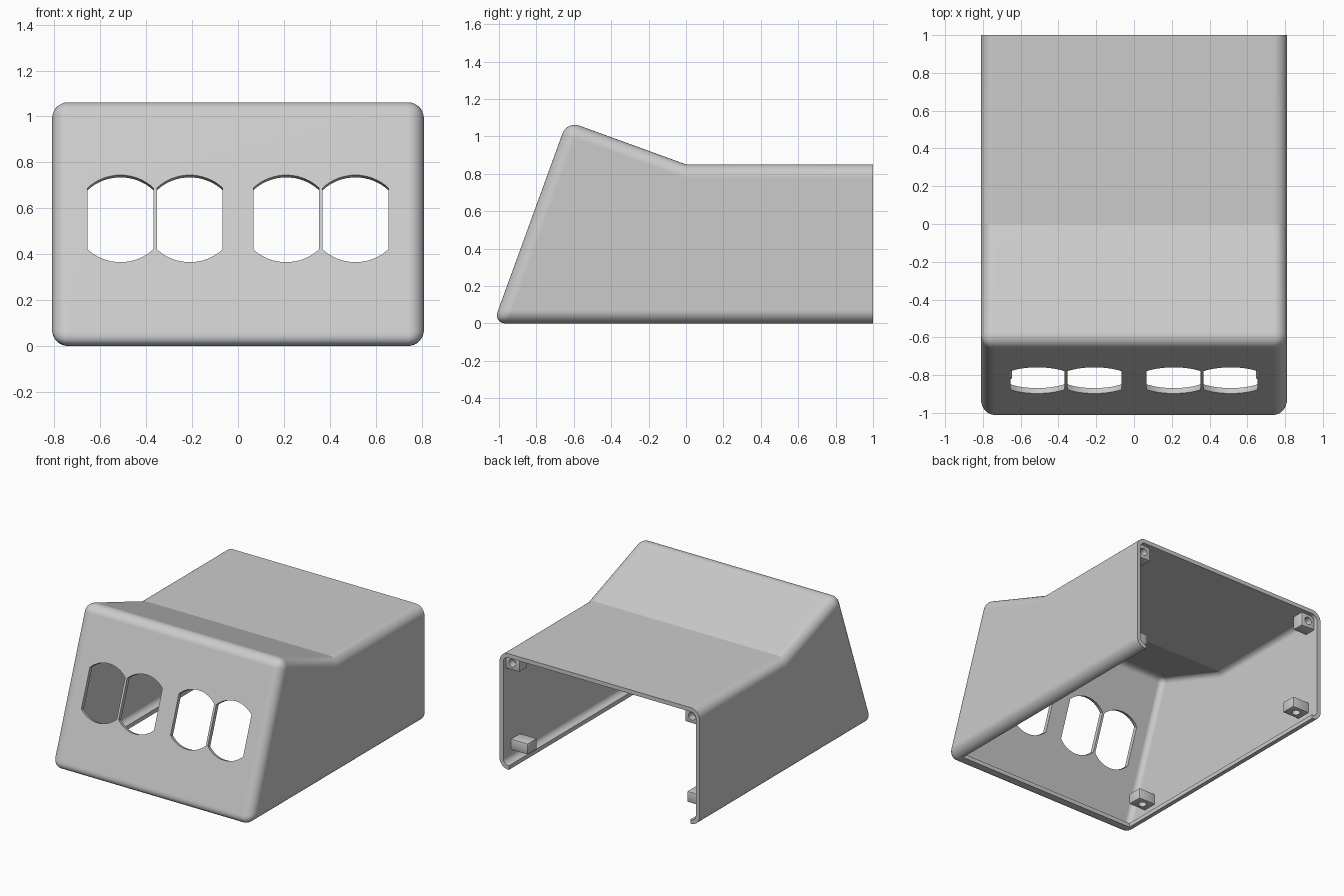
import bpy, bmesh, math
from mathutils import Vector, Matrix

cube = bpy.data.objects.get("Cube")
if cube:
    bpy.data.objects.remove(cube, do_unlink=True)

WALL, RADIUS, HALF_W = 0.03, 0.07, 0.81
TILT = math.radians(20)
T, C = math.tan(TILT), math.cos(TILT)

grey = bpy.data.materials.new("light grey plastic")
grey.use_nodes = True
grey.diffuse_color = (0.6, 0.6, 0.6, 1)
grey.node_tree.nodes["Principled BSDF"].inputs["Base Color"].default_value = (0.6, 0.6, 0.6, 1)


def make(name, bm):
    bmesh.ops.recalc_face_normals(bm, faces=bm.faces)
    mesh = bpy.data.meshes.new(name)
    bm.to_mesh(mesh)
    bm.free()
    mesh.materials.append(grey)
    obj = bpy.data.objects.new(name, mesh)
    bpy.context.collection.objects.link(obj)
    return obj


def extrude(bm, points, offset):
    """Closed prism from an outline of 3D points."""
    face = bm.faces.new([bm.verts.new(p) for p in points])
    moved = bmesh.ops.extrude_face_region(bm, geom=[face])["geom"]
    verts = [v for v in moved if isinstance(v, bmesh.types.BMVert)]
    bmesh.ops.translate(bm, verts=verts, vec=offset)


def activate(obj):
    bpy.ops.object.select_all(action='DESELECT')
    obj.select_set(True)
    bpy.context.view_layer.objects.active = obj


def cut(obj, cutter):
    mod = obj.modifiers.new("cut", 'BOOLEAN')
    mod.operation, mod.solver, mod.object = 'DIFFERENCE', 'EXACT', cutter
    activate(obj)
    bpy.ops.object.modifier_apply(modifier=mod.name)
    bpy.data.objects.remove(cutter, do_unlink=True)


def box(name, lo, hi):
    bm = bmesh.new()
    lo, hi = Vector(lo), Vector(hi)
    mat = Matrix.Translation((lo + hi) / 2) @ Matrix.Diagonal((*(hi - lo), 1))
    bmesh.ops.create_cube(bm, size=1, matrix=mat)
    return make(name, bm)


def body(name, t, back):
    """Rounded wedge body, inset by t, with a square back end."""
    front, slope = -1.03 + t / C, 0.85 - t / C
    peak = (slope - T * front) / (1 + T * T)
    crease = (t - t / C) / T
    w = HALF_W - t
    profile = [(front + T * t, t), (back, t), (back, 0.85 - t),
               (crease, 0.85 - t), (front + T * peak, peak)]
    bm = bmesh.new()
    extrude(bm, [(-w, y, z) for y, z in profile], (2 * w, 0, 0))

    def rounded(e):
        ys = [v.co.y for v in e.verts]
        return not (min(ys) > back - 0.01 or all(abs(y - crease) < 0.01 for y in ys))

    bmesh.ops.bevel(bm, geom=[e for e in bm.edges if rounded(e)], offset=RADIUS - t,
                    offset_type='OFFSET', segments=8, profile=0.5,
                    affect='EDGES', clamp_overlap=False)
    # the bevel offset is measured along faces; refit is not needed for this wall
    return make(name, bm)


# Hollow shell, open at the back and underneath
shell = body("housing_shell", 0, 1.0)
cut(shell, body("cavity", WALL, 1.2))
cut(shell, box("floor_opening", (-0.735, -0.925, -0.2), (0.735, 1.2, 0.06)))

# Four round windows with flattened sides, cut square to the sloping front
up = Vector((0, math.sin(TILT), C))
inward = Vector((0, C, -math.sin(TILT)))
mid_z = 0.555
for side in (-1, 1):
    for x in (0.21, 0.512):
        centre = Vector((side * x, -1.03 + T * mid_z, mid_z))
        arc = [math.radians(45 + 90 * i / 16) for i in range(17)]
        outline = [centre + 0.202 * (Vector((math.cos(a), 0, 0)) + up * math.sin(a))
                   for a in arc + [a + math.pi for a in arc]]
        bm = bmesh.new()
        extrude(bm, [p - inward * 0.1 for p in outline], inward * 0.2)
        cut(shell, make("window_cutter", bm))

activate(shell)
bpy.ops.object.shade_smooth_by_angle(angle=math.radians(17))
weighted = shell.modifiers.new("even_shading", 'WEIGHTED_NORMAL')
weighted.keep_sharp = True


# Screw blocks on the inside of the side walls
def screw_block(name, side, x, y, z, faces_back):
    xs = sorted((side * x[0], side * x[1]))
    block = box(name, (xs[0], y[0], z[0]), (xs[1], y[1], z[1]))
    bev = block.modifiers.new("soft_edges", 'BEVEL')
    bev.width, bev.segments = 0.008, 2
    activate(block)
    bpy.ops.object.modifier_apply(modifier=bev.name)
    hole = Vector((sum(xs) / 2, sum(y) / 2, z[0]))
    mat = Matrix.Translation(hole)
    if faces_back:
        hole = Vector((sum(xs) / 2, y[1], sum(z) / 2))
        mat = Matrix.Translation(hole) @ Matrix.Rotation(math.pi / 2, 4, 'X')
    bm = bmesh.new()
    bmesh.ops.create_cone(bm, cap_ends=True, segments=24, radius1=0.028,
                          radius2=0.028, depth=0.11, matrix=mat)
    cut(block, make("screw_hole", bm))
    activate(block)
    bpy.ops.object.shade_smooth_by_angle(angle=math.radians(30))


for side, label in ((1, "left"), (-1, "right")):
    screw_block(f"{label}_top_back_block", side, (0.67, 0.785), (0.88, 0.97), (0.72, 0.825), True)
    screw_block(f"{label}_bottom_back_block", side, (0.645, 0.785), (0.80, 0.91), (0.10, 0.18), False)
    screw_block(f"{label}_bottom_front_block", side, (0.645, 0.785), (-0.82, -0.71), (0.10, 0.18), False)
